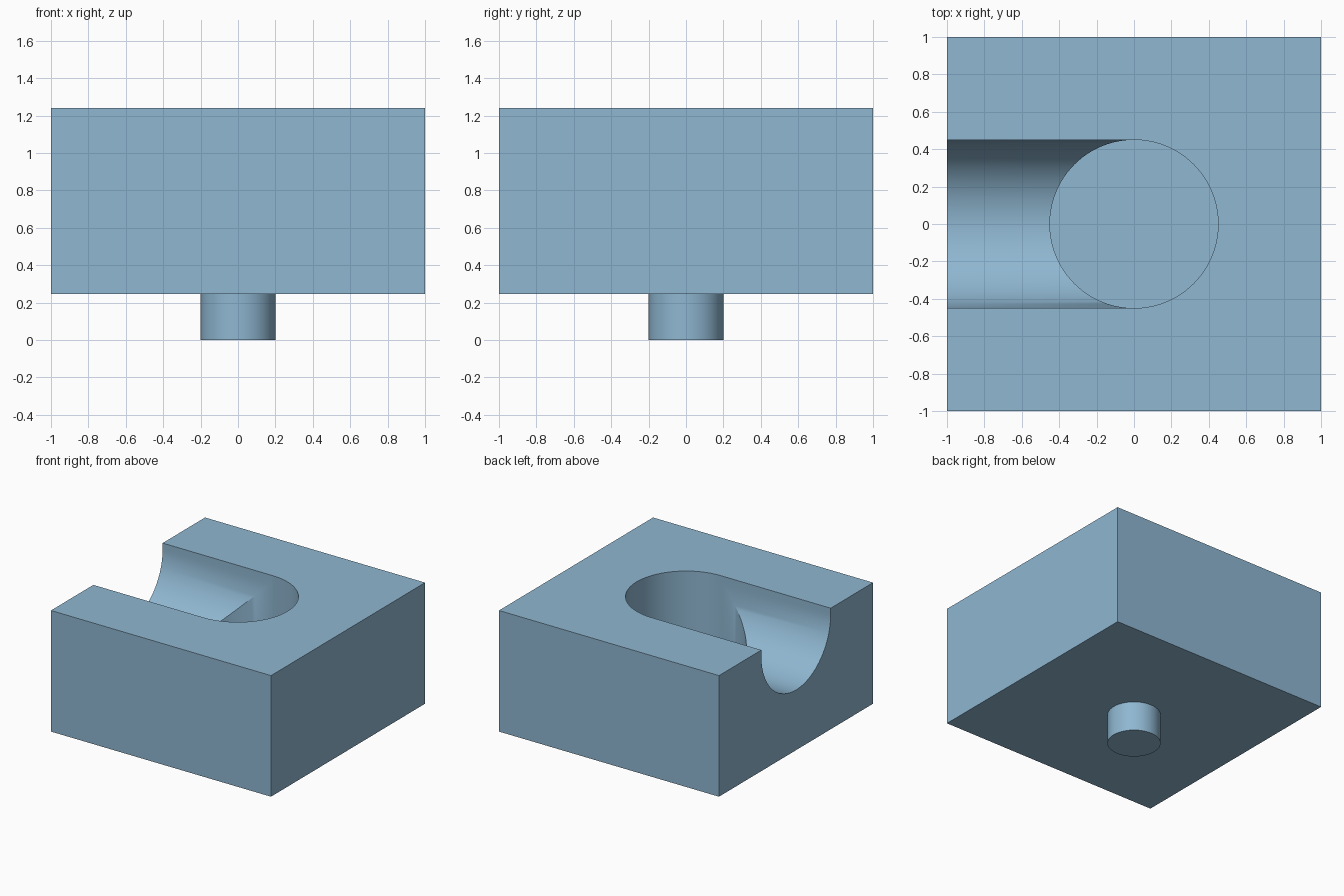
import bpy, bmesh, math

if "Cube" in bpy.data.objects:
    bpy.data.objects.remove(bpy.data.objects["Cube"])

BASE, TOP = 0.245, 1.24      # underside and top of the block
R = 0.45                     # radius of the channel and the well
AXIS = TOP - 0.05            # height of the channel centre line
FLOOR = 0.49                 # floor of the well

blue = bpy.data.materials.new("soft blue")
blue.diffuse_color = (0.275, 0.473, 0.638, 1)
blue.use_nodes = True
blue.node_tree.nodes["Principled BSDF"].inputs["Base Color"].default_value = blue.diffuse_color


def prism(name, outline, offset):
    """Extrude a closed outline by an offset vector."""
    bm = bmesh.new()
    face = bm.faces.new([bm.verts.new(p) for p in outline])
    ext = bmesh.ops.extrude_face_region(bm, geom=[face])
    verts = [v for v in ext["geom"] if isinstance(v, bmesh.types.BMVert)]
    bmesh.ops.translate(bm, verts=verts, vec=offset)
    bmesh.ops.recalc_face_normals(bm, faces=bm.faces)
    mesh = bpy.data.meshes.new(name)
    bm.to_mesh(mesh)
    bm.free()
    mesh.materials.append(blue)
    obj = bpy.data.objects.new(name, mesh)
    bpy.context.collection.objects.link(obj)
    return obj


def circle(r, z, n=96):
    return [(r * math.cos(2 * math.pi * i / n), r * math.sin(2 * math.pi * i / n), z)
            for i in range(n)]


# Block and round peg beneath it
block = prism("block", [(-1, -1, BASE), (1, -1, BASE), (1, 1, BASE), (-1, 1, BASE)],
              (0, 0, TOP - BASE))
peg = prism("peg", circle(0.2, 0), (0, 0, BASE))

# Round well, and a U-shaped channel from the left side into the well
well = prism("well_cutter", circle(R, FLOOR), (0, 0, 1.5 - FLOOR))
u_shape = [(-1.2, -R, 1.4)]
u_shape += [(-1.2, -R * math.cos(math.pi * i / 48), AXIS - R * math.sin(math.pi * i / 48))
            for i in range(49)]
u_shape += [(-1.2, R, 1.4)]
channel = prism("channel_cutter", u_shape, (1.2, 0, 0))

bpy.context.view_layer.objects.active = block
for cutter in (well, channel):
    cutter.hide_render = True
    mod = block.modifiers.new(cutter.name, 'BOOLEAN')
    mod.operation = 'DIFFERENCE'
    mod.solver = 'EXACT'
    mod.object = cutter
    bpy.ops.object.modifier_apply(modifier=mod.name)
for cutter in (well, channel):
    bpy.data.objects.remove(cutter)

# Smooth the round walls and keep the edges sharp
for obj in (block, peg):
    bpy.ops.object.select_all(action='DESELECT')
    obj.select_set(True)
    bpy.context.view_layer.objects.active = obj
    bpy.ops.object.shade_smooth_by_angle(angle=math.radians(25))
